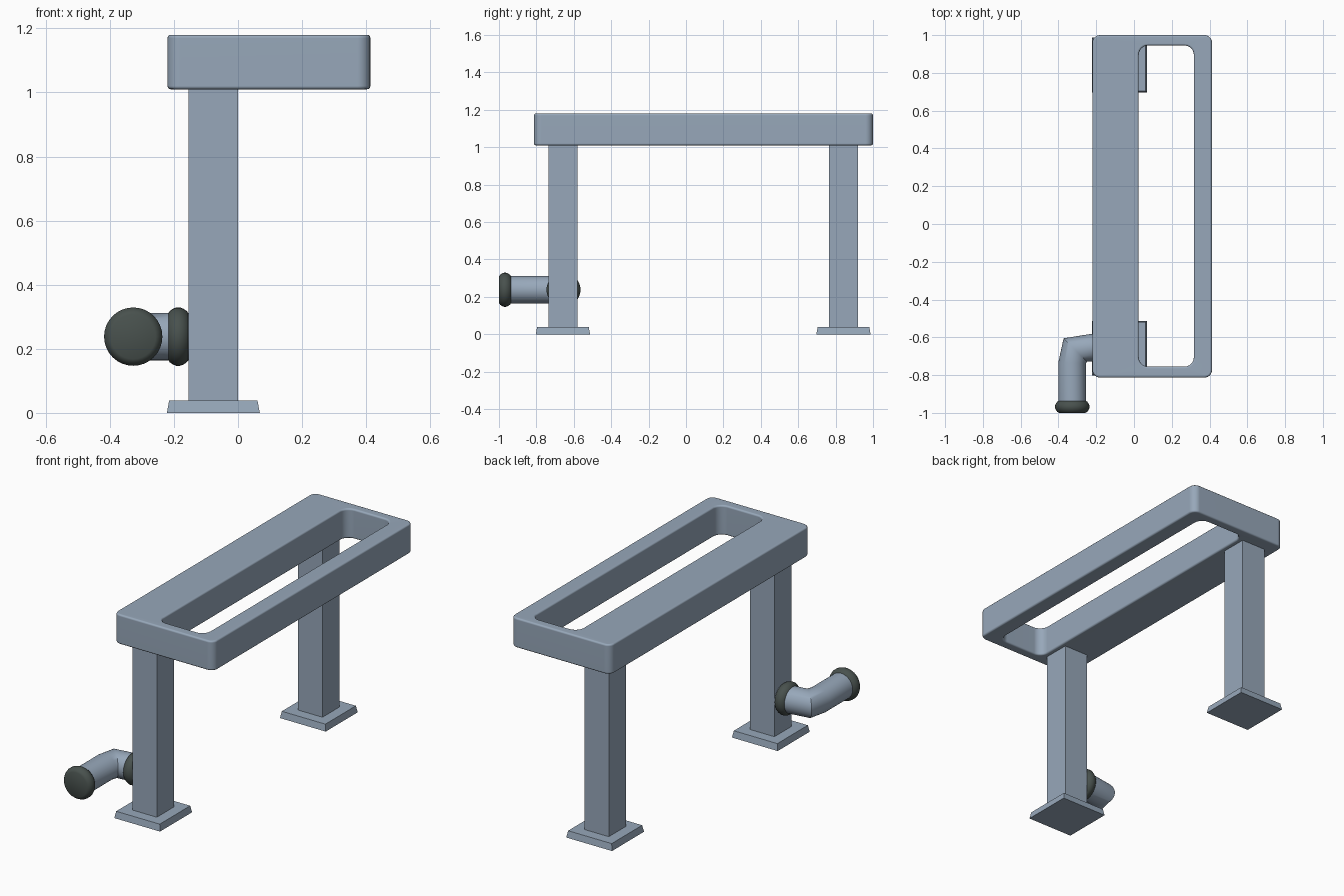
import bpy, bmesh, math
from mathutils import Vector

if "Cube" in bpy.data.objects:
    bpy.data.objects.remove(bpy.data.objects["Cube"])


def material(name, rgb):
    m = bpy.data.materials.new(name)
    m.diffuse_color = (*rgb, 1)
    m.use_nodes = True
    m.node_tree.nodes["Principled BSDF"].inputs["Base Color"].default_value = m.diffuse_color
    return m


STEEL = material("blue grey paint", (0.31, 0.39, 0.49))
RUBBER = material("dark green grey rubber", (0.065, 0.082, 0.075))


def make(name, rings, mat, smooth=None, closed=False):
    """Skin a list of equal-length point rings; cap the ends or close the loop."""
    bm = bmesh.new()
    vr = [[bm.verts.new(p) for p in r] for r in rings]
    n = len(vr[0])
    pairs = list(zip(vr, vr[1:])) + ([(vr[-1], vr[0])] if closed else [])
    for a, b in pairs:
        for i in range(n):
            j = (i + 1) % n
            bm.faces.new((a[i], a[j], b[j], b[i]))
    if not closed:
        bm.faces.new(vr[0][::-1])
        bm.faces.new(vr[-1])
    bmesh.ops.recalc_face_normals(bm, faces=bm.faces)
    me = bpy.data.meshes.new(name)
    bm.to_mesh(me)
    bm.free()
    me.materials.append(mat)
    ob = bpy.data.objects.new(name, me)
    bpy.context.collection.objects.link(ob)
    if smooth:
        bpy.ops.object.select_all(action='DESELECT')
        ob.select_set(True)
        bpy.context.view_layer.objects.active = ob
        bpy.ops.object.shade_smooth_by_angle(angle=math.radians(smooth))
    return ob


def rounded_rect(x0, x1, y0, y1, r, z, seg=6):
    pts = []
    corners = [(x1 - r, y1 - r), (x0 + r, y1 - r), (x0 + r, y0 + r), (x1 - r, y0 + r)]
    for k, (cx, cy) in enumerate(corners):
        for i in range(seg + 1):
            a = math.pi / 2 * (k + i / seg)
            pts.append((cx + r * math.cos(a), cy + r * math.sin(a), z))
    return pts


def box_ring(cx, cy, h, z):
    return [(cx + sx * h, cy + sy * h, z) for sx, sy in ((-1, -1), (1, -1), (1, 1), (-1, 1))]


# Top slab with slot: outer wall up, then slot wall down, softened rims
Z0, Z1, B = 1.01, 1.18, 0.01
rim = [(B * (1 - math.sin(a)), B * (1 - math.cos(a)))
       for a in (0, math.pi / 6, math.pi / 3, math.pi / 2)]  # (inset, depth)


def outer(inset, z):
    return rounded_rect(-0.22 + inset, 0.413 - inset, -0.813 + inset, 1 - inset, 0.04 - inset, z)


def slot(grow, z):
    return rounded_rect(0.025 - grow, 0.317 + grow, -0.755 - grow, 0.945 + grow, 0.05 + grow, z)


rings = [outer(i, Z0 + d) for i, d in rim]
rings += [outer(i, Z1 - d) for i, d in reversed(rim)]
rings += [slot(i, Z1 - d) for i, d in rim]
rings += [slot(i, Z0 + d) for i, d in reversed(rim)]
top = make("slotted_top", rings, STEEL, 40, closed=True)
top.modifiers.new("flat_normals", 'WEIGHTED_NORMAL').keep_sharp = True

# Legs and foot plates
LX = -0.077
for name, y in (("front", -0.658), ("back", 0.842)):
    make(name + "_leg", [box_ring(LX, y, 0.077, 0.03), box_ring(LX, y, 0.077, 1.02)], STEEL)
    make(name + "_foot_plate", [box_ring(LX, y, 0.145, 0), box_ring(LX, y, 0.138, 0.038)], STEEL)


# Round section in the plane spanned by a horizontal direction and z
def circle(c, side, r, stretch=1.0, n=32):
    c, s = Vector(c), Vector(side).normalized()
    return [c + s * (r * stretch * math.cos(2 * math.pi * i / n))
            + Vector((0, 0, r * math.sin(2 * math.pi * i / n))) for i in range(n)]


PY, PX, PZ, R = -0.655, -0.327, 0.238, 0.074

# Elbow pipe with one mitred bend
make("elbow_pipe", [
    circle((-0.14, PY, PZ), (0, 1, 0), R),
    circle((-0.222, PY, PZ), (0, 1, 0), R),
    circle((-0.311, PY - 0.012, PZ), (-1, 1, 0), R, 1.18),
    circle((PX, -0.735, PZ), (-1, 0, 0), R),
    circle((PX, -0.97, PZ), (-1, 0, 0), R)], STEEL, 40)

# Rubber collars: (position along axis, radius)
profile = [(0, 0.07), (0.006, 0.079), (0.017, 0.087), (0.028, 0.091),
           (0.040, 0.091), (0.050, 0.087), (0.060, 0.080), (0.066, 0.070)]
make("pipe_collar", [circle((-0.153 - t, PY, PZ), (0, 1, 0), r) for t, r in profile], RUBBER, 40)
make("pipe_end_cap", [circle((PX, -0.934 - t, PZ), (1, 0, 0), r) for t, r in profile], RUBBER, 40)
